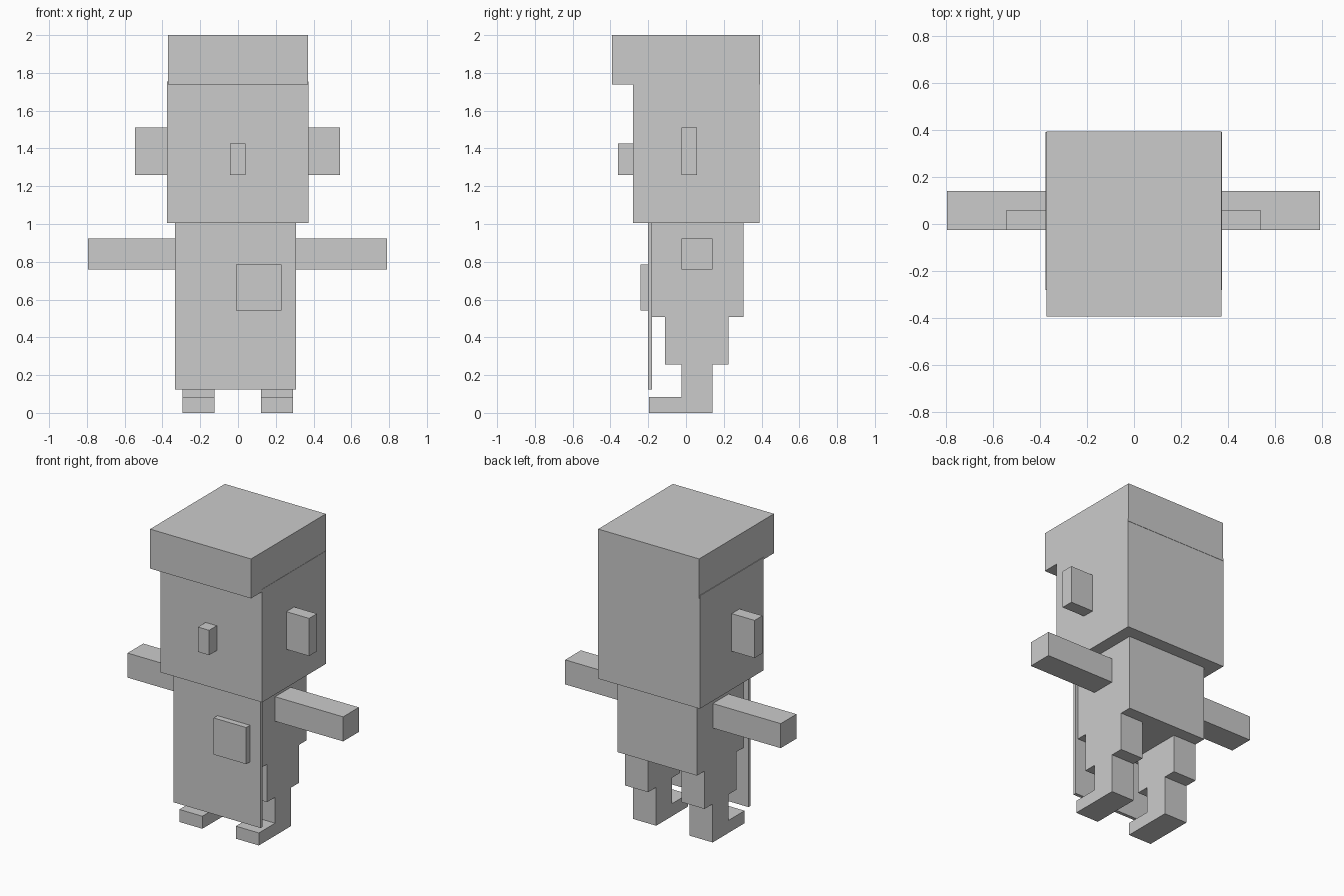
import bpy
import bmesh

if "Cube" in bpy.data.objects:
    bpy.data.objects.remove(bpy.data.objects["Cube"])


def box(name, x, y, z):
    """Axis-aligned box from (min, max) ranges."""
    bpy.ops.mesh.primitive_cube_add(size=1)
    ob = bpy.context.object
    ob.name = name
    for v in ob.data.vertices:
        v.co = [r[0] if c < 0 else r[1] for c, r in zip(v.co, (x, y, z))]
    return ob


def side_prism(name, profile, x):
    """Extrude a (y, z) outline across an x range."""
    bm = bmesh.new()
    face = bm.faces.new([bm.verts.new((x[0], y, z)) for y, z in profile])
    out = bmesh.ops.extrude_face_region(bm, geom=[face], use_keep_orig=True)
    for v in out["geom"]:
        if isinstance(v, bmesh.types.BMVert):
            v.co.x = x[1]
    bmesh.ops.recalc_face_normals(bm, faces=bm.faces)
    mesh = bpy.data.meshes.new(name)
    bm.to_mesh(mesh)
    bm.free()
    ob = bpy.data.objects.new(name, mesh)
    bpy.context.collection.objects.link(ob)
    return ob


# Head, hat with overhanging brim, nose
box("head", (-0.375, 0.373), (-0.28, 0.39), (1.005, 1.755))
box("hat", (-0.371, 0.371), (-0.393, 0.392), (1.738, 2.0))
box("nose", (-0.042, 0.04), (-0.36, -0.28), (1.26, 1.425))

# Torso, apron and pocket
box("torso", (-0.295, 0.29), (-0.18, 0.305), (0.507, 1.005))
box("apron", (-0.333, 0.307), (-0.202, -0.18), (0.123, 1.005))
box("pocket", (-0.01, 0.23), (-0.242, -0.202), (0.542, 0.785))

# Stepped leg outline: foot, shin, thigh
leg = [(-0.195, 0), (0.14, 0), (0.14, 0.255), (0.225, 0.255), (0.225, 0.507),
       (-0.11, 0.507), (-0.11, 0.255), (-0.025, 0.255), (-0.025, 0.083), (-0.195, 0.083)]

# Ears, arms and legs on both sides
for side, s in (("left", -1), ("right", 1)):
    def span(a, b):
        return tuple(sorted((s * a - 0.002, s * b - 0.002)))
    box(side + "_ear", span(0.374, 0.542), (-0.025, 0.057), (1.26, 1.51))
    box(side + "_arm", span(0.292, 0.792), (-0.025, 0.14), (0.76, 0.923))
    side_prism(side + "_leg", leg, span(0.123, 0.292))
